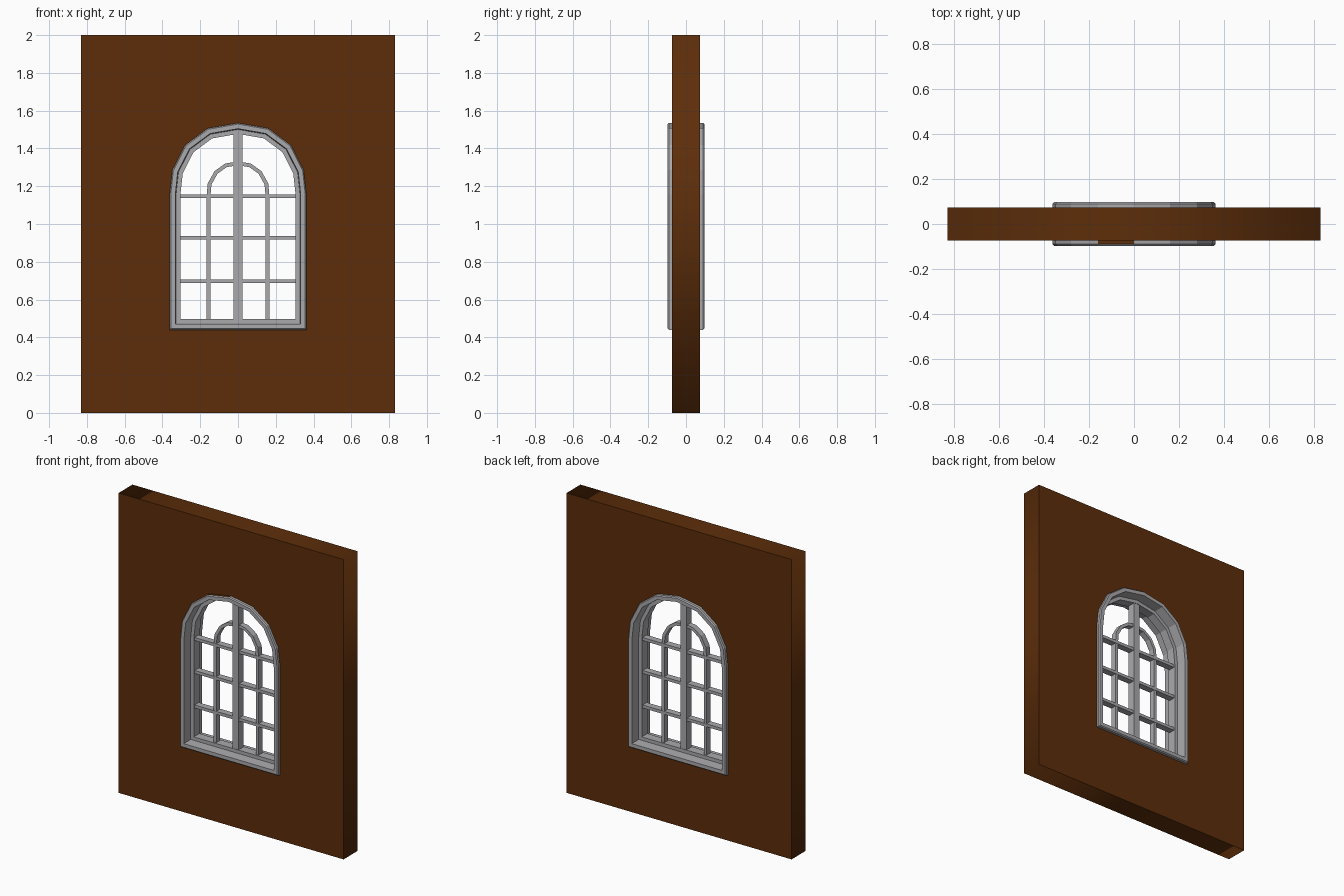
import bpy, bmesh
from mathutils import Vector

if "Cube" in bpy.data.objects:
    bpy.data.objects.remove(bpy.data.objects["Cube"])


def material(name, rgb):
    m = bpy.data.materials.new(name)
    m.diffuse_color = (*rgb, 1)
    m.use_nodes = True
    m.node_tree.nodes["Principled BSDF"].inputs["Base Color"].default_value = m.diffuse_color
    return m


brown = material("brown_wall", (0.11, 0.027, 0.003))
grey = material("grey_frame", (0.4, 0.4, 0.42))


def mirrored(half):
    """Left half outline ending at the crown -> full outline."""
    return half + [(-x, z) for x, z in reversed(half[:-1])]


def offset(pts, d, closed):
    """Mitred inward offset of a clockwise outline in the xz plane."""
    out, n = [], len(pts)
    for i in range(n):
        p = Vector(pts[i])
        dirs = []
        if closed or i > 0:
            dirs.append((p - Vector(pts[i - 1])).normalized())
        if closed or i < n - 1:
            dirs.append((Vector(pts[(i + 1) % n]) - p).normalized())
        norms = [Vector((v.y, -v.x)) for v in dirs]
        m = sum(norms, Vector((0, 0))).normalized()
        out.append(p + m * d / m.dot(norms[0]))
    return out


def sweep(name, pts, profile, closed=True, brown_segment=None):
    """Sweep an (inset, y) profile along an outline."""
    bm = bmesh.new()
    loops = [[bm.verts.new((p.x, y, p.y)) for p in offset(pts, d, closed)]
             for d, y in profile]
    n, k = len(pts), len(profile)
    for i in range(n if closed else n - 1):
        j = (i + 1) % n
        for a in range(k):
            b = (a + 1) % k
            f = bm.faces.new((loops[a][i], loops[a][j], loops[b][j], loops[b][i]))
            if i == brown_segment and a == 0:
                f.material_index = 1
    if not closed:
        for i in (0, n - 1):
            bm.faces.new([l[i] for l in loops])
    bmesh.ops.recalc_face_normals(bm, faces=bm.faces)
    me = bpy.data.meshes.new(name)
    bm.to_mesh(me)
    bm.free()
    me.materials.append(grey)
    me.materials.append(brown)
    ob = bpy.data.objects.new(name, me)
    bpy.context.collection.objects.link(ob)
    return ob


def bar(name, x0, x1, z0, z1, depth):
    bpy.ops.mesh.primitive_cube_add(size=1, location=((x0 + x1) / 2, 0, (z0 + z1) / 2))
    ob = bpy.context.object
    ob.name = name
    ob.scale = (x1 - x0, depth, z1 - z0)
    ob.data.materials.append(grey)


# Faceted arch outlines
opening = mirrored([(-0.362, 0.44), (-0.362, 1.157), (-0.348, 1.285),
                    (-0.28, 1.418), (-0.16, 1.507), (0, 1.535)])
inner_arch = mirrored([(-0.166, 0.48), (-0.166, 1.15), (-0.16, 1.215),
                       (-0.124, 1.28), (-0.068, 1.32), (0, 1.331)])

# Wall with arched hole, hidden edge inside the casing
curve = bpy.data.curves.new("wall", 'CURVE')
curve.dimensions = '2D'
curve.fill_mode = 'BOTH'
curve.extrude = 0.073
rect = [(-0.83, 0), (-0.83, 2), (0.83, 2), (0.83, 0)]
for pts in (rect, offset(opening, 0.012, True)):
    s = curve.splines.new('POLY')
    s.points.add(len(pts) - 1)
    for sp, p in zip(s.points, pts):
        sp.co = (p[0], p[1], 0, 1)
    s.use_cyclic_u = True
curve.materials.append(brown)
wall = bpy.data.objects.new("wall", curve)
wall.rotation_euler.x = 1.5707963
bpy.context.collection.objects.link(wall)
bpy.context.view_layer.objects.active = wall
wall.select_set(True)
bpy.ops.object.convert(target='MESH')

# Casing with recessed sash; one outer facet is brown at the front
sweep("window_frame", opening,
      [(0, 0), (0, -0.09), (0.006, -0.097), (0.03, -0.097), (0.034, -0.03),
       (0.057, -0.03), (0.057, 0.03), (0.034, 0.03), (0.03, 0.097),
       (0.006, 0.097), (0, 0.09)], brown_segment=4)

# Inner arched glazing bar
sweep("inner_arch_bar", inner_arch,
      [(0, -0.02), (0.02, -0.02), (0.02, 0.02), (0, 0.02)], closed=False)

# Mullion and cross bars
bar("centre_mullion", -0.023, 0.023, 0.48, 1.49, 0.054)
for i, z in enumerate((0.697, 0.927, 1.147)):
    bar(f"cross_bar_{i + 1}", -0.315, 0.315, z - 0.01, z + 0.01, 0.044)
